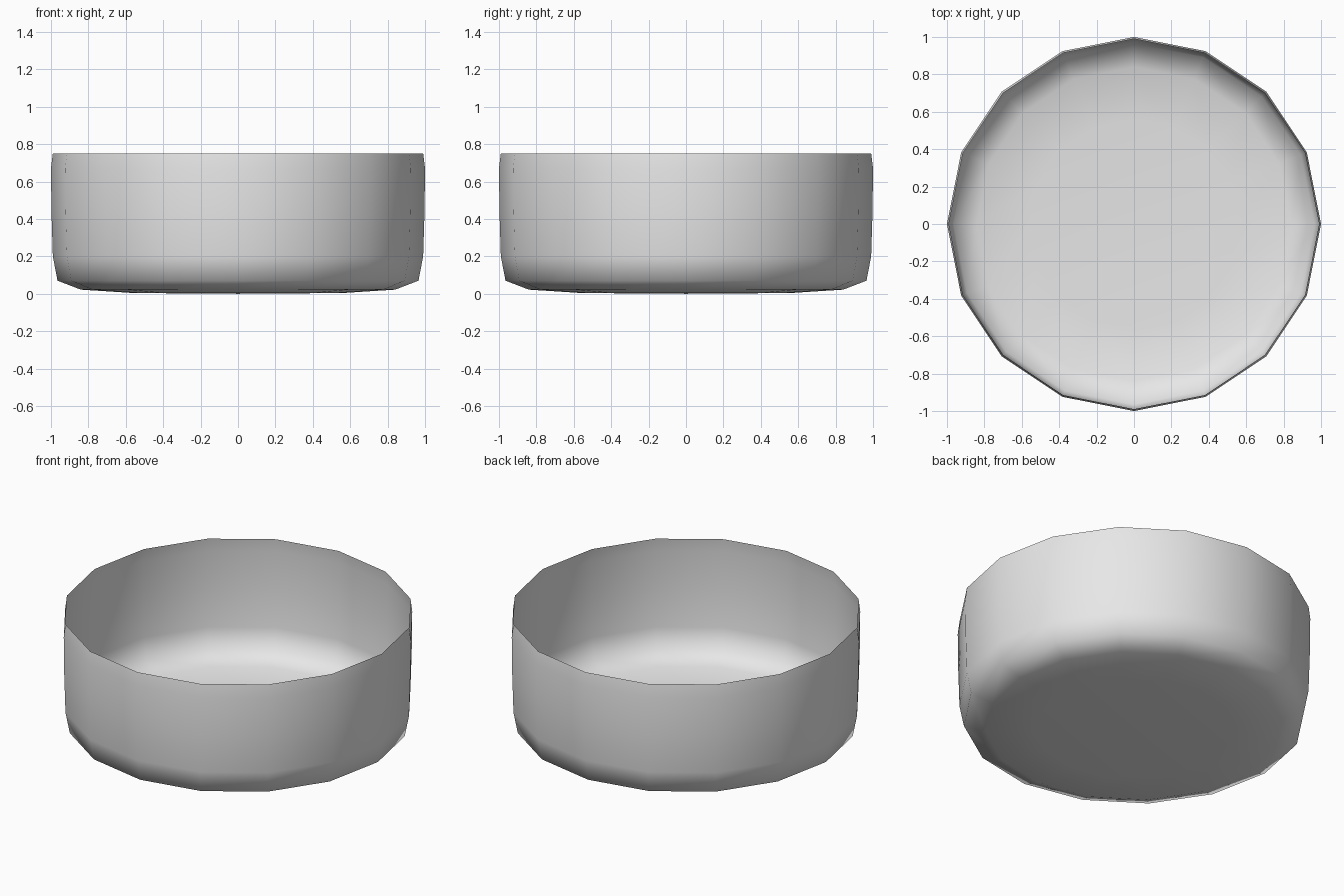
import bpy
import bmesh
from math import cos, sin, tau

cube = bpy.data.objects.get("Cube")
if cube:
    bpy.data.objects.remove(cube, do_unlink=True)

SIDES = 16

# One plain grey material
grey = bpy.data.materials.new("light_grey")
grey.use_nodes = True
colour = (0.8, 0.8, 0.8, 1.0)
grey.diffuse_color = colour
grey.node_tree.nodes["Principled BSDF"].inputs["Base Color"].default_value = colour

# Half profile of the bowl as (radius, height), from the base up to the rim
profile = [(0.56, 0.004), (0.84, 0.022), (0.965, 0.07), (0.99, 0.2),
           (0.997, 0.43), (1.0, 0.67), (0.99, 0.75)]


def lathe(bm, points, sides):
    """Spin a half profile around z and close its lower end with a fan."""
    rings = [[bm.verts.new((r * cos(tau * i / sides), r * sin(tau * i / sides), z))
              for i in range(sides)] for r, z in points]
    centre = bm.verts.new((0, 0, 0))
    for i in range(sides):
        j = (i + 1) % sides
        bm.faces.new((centre, rings[0][j], rings[0][i]))
        for low, high in zip(rings, rings[1:]):
            bm.faces.new((low[i], low[j], high[j], high[i]))


# Thin open shell: rounded base, gently bulging wall, bare rim
bm = bmesh.new()
lathe(bm, profile, SIDES)
for face in bm.faces:
    face.smooth = True
mesh = bpy.data.meshes.new("bowl")
bm.to_mesh(mesh)
bm.free()
mesh.materials.append(grey)
bowl = bpy.data.objects.new("bowl", mesh)
bpy.context.collection.objects.link(bowl)
